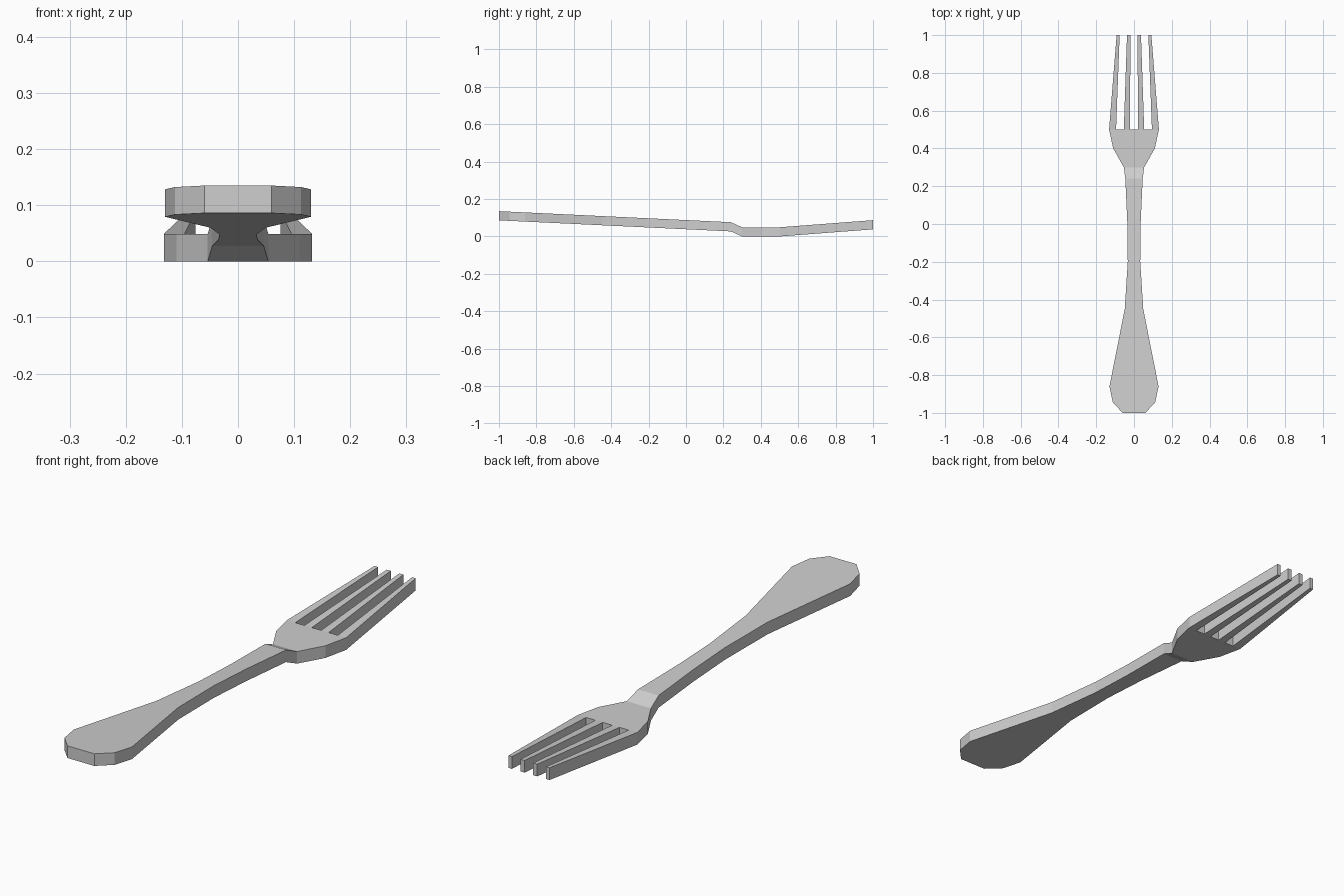
import bpy
import bmesh

cube = bpy.data.objects.get("Cube")
if cube:
    bpy.data.objects.remove(cube, do_unlink=True)

THICKNESS = 0.049

# Underside height along the length (y, z)
BEND = [(-1, 0.086), (0.24, 0.027), (0.3, 0), (0.5, 0), (1, 0.038)]

# Half width of handle, neck and head along the length (y, half width)
OUTLINE = [(-1, 0.06), (-0.945, 0.112), (-0.86, 0.13), (-0.45, 0.049),
           (-0.2, 0.033), (0, 0.035), (0.24, 0.046), (0.3, 0.054),
           (0.4, 0.11), (0.5, 0.132)]

# Tines on the left side: inner and outer x at the root, then at the tip
TINES = [(0.021, 0.054, 0.019, 0.037), (0.095, 0.132, 0.076, 0.092)]


def height(y):
    for (y0, z0), (y1, z1) in zip(BEND, BEND[1:]):
        if y <= y1:
            return z0 + (z1 - z0) * (y - y0) / (y1 - y0)
    return BEND[-1][1]


bm = bmesh.new()


def face(points):
    bm.faces.new([bm.verts.new((x, y, height(y))) for x, y in points])


# Handle, neck and head sections
for (y0, w0), (y1, w1) in zip(OUTLINE, OUTLINE[1:]):
    far_edge = [(w1, y1), (-w1, y1)]
    if y1 == OUTLINE[-1][0]:
        # The head's end carries the tine roots
        roots = sorted(s * x for t in TINES for x in t[:2] for s in (1, -1))
        far_edge = [(x, y1) for x in reversed(roots)]
    face([(-w0, y0), (w0, y0)] + far_edge)

# Four tapering tines
for a, b, c, d in TINES:
    face([(a, 0.5), (b, 0.5), (d, 1), (c, 1)])
    face([(-b, 0.5), (-a, 0.5), (-c, 1), (-d, 1)])

# Weld the sections and give them thickness
bmesh.ops.remove_doubles(bm, verts=bm.verts[:], dist=0.0005)
result = bmesh.ops.extrude_face_region(bm, geom=bm.faces[:], use_keep_orig=True)
top = [g for g in result["geom"] if isinstance(g, bmesh.types.BMVert)]
bmesh.ops.translate(bm, verts=top, vec=(0, 0, THICKNESS))
bmesh.ops.recalc_face_normals(bm, faces=bm.faces[:])

mesh = bpy.data.meshes.new("fork")
bm.to_mesh(mesh)
bm.free()
fork = bpy.data.objects.new("fork", mesh)
bpy.context.collection.objects.link(fork)

# Plain grey metal
steel = bpy.data.materials.new("steel_grey")
steel.use_nodes = True
color = (0.62, 0.62, 0.62, 1)
steel.diffuse_color = color
steel.node_tree.nodes["Principled BSDF"].inputs["Base Color"].default_value = color
mesh.materials.append(steel)
